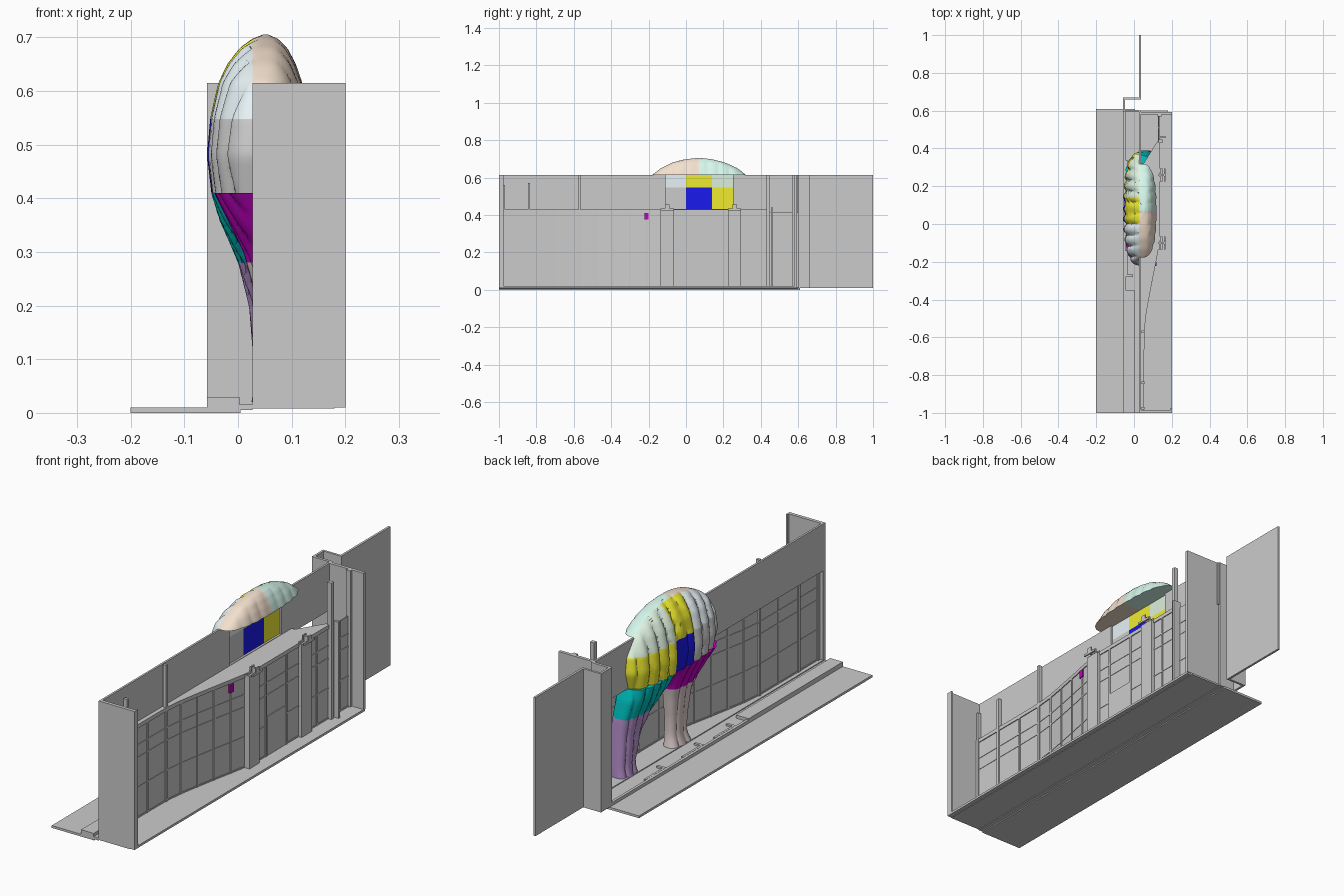
import bpy, bmesh, math
from mathutils import Vector

if "Cube" in bpy.data.objects:
    bpy.data.objects.remove(bpy.data.objects["Cube"])

mats = {}
def paint(ob, col):
    if col is None:
        return
    if col not in mats:
        m = bpy.data.materials.new("paint_%d" % len(mats))
        m.diffuse_color = (*col, 1)
        m.use_nodes = True
        m.node_tree.nodes["Principled BSDF"].inputs["Base Color"].default_value = m.diffuse_color
        mats[col] = m
    ob.data.materials.append(mats[col])

def to_object(bm, name, col=None):
    bmesh.ops.recalc_face_normals(bm, faces=bm.faces)
    me = bpy.data.meshes.new(name)
    bm.to_mesh(me)
    bm.free()
    ob = bpy.data.objects.new(name, me)
    bpy.context.collection.objects.link(ob)
    paint(ob, col)
    return ob

def prism(name, pts, z0, z1, col=None):
    """Extrude a plan outline between two heights."""
    bm = bmesh.new()
    f = bm.faces.new([bm.verts.new((x, y, z0)) for x, y in pts])
    r = bmesh.ops.extrude_face_region(bm, geom=[f])
    for v in r["geom"]:
        if isinstance(v, bmesh.types.BMVert):
            v.co.z = z1
    return to_object(bm, name, col)

def box(name, x0, x1, y0, y1, z0, z1):
    return prism(name, [(x0, y0), (x1, y0), (x1, y1), (x0, y1)], z0, z1)

# ---------- draped sculpture ----------
def lerp_table(tab, z):
    for a, b in zip(tab, tab[1:]):
        if a[0] <= z <= b[0]:
            t = (z - a[0]) / (b[0] - a[0])
            return [p + (q - p) * t for p, q in zip(a[1:], b[1:])]
    return list(tab[-1][1:])

def loft(tab, rows, fold, wave, seg=144):
    """Stack rounded-rectangle rings (z, xmin, xmax, ymin, ymax), with vertical folds."""
    bm = bmesh.new()
    rings = []
    z0, z1 = tab[0][0], tab[-1][0]
    for i in range(rows + 1):
        z = z0 + (z1 - z0) * math.sin(i / rows * math.pi / 2)
        xa, xb, ya, yb = lerp_table(tab, z)
        cx, cy, rx, ry = (xa + xb) / 2, (ya + yb) / 2, (xb - xa) / 2, (yb - ya) / 2
        ring = []
        for k in range(seg):
            a = 2 * math.pi * k / seg
            c, s = math.cos(a), math.sin(a)
            x = rx * math.copysign(abs(c) ** 0.75, c)
            y = ry * math.copysign(abs(s) ** 0.75, s)
            groove = abs(math.sin(math.pi * (y + cy + 0.06 * (z - 0.5) * y) / wave))
            d = fold * (1 - groove) ** 1.5 * (1 if c < 0 else 0.3) * abs(c) ** 0.5
            d *= min(1, rx / 0.06)
            ring.append(bm.verts.new((cx + x - math.copysign(d, c), cy + y, z)))
        rings.append(ring)
    for r, q in zip(rings, rings[1:]):
        for k in range(seg):
            bm.faces.new((r[k], r[(k + 1) % seg], q[(k + 1) % seg], q[k]))
    bm.faces.new(rings[0])
    bm.faces.new(rings[-1])
    return bm

def patch(src, name, col, **lim):
    """Cut one coloured patch out of a loft; limits such as x=(lo, hi)."""
    bm = src.copy()
    for ax, (lo, hi) in lim.items():
        n = Vector([ax == c for c in "xyz"])
        for val, sgn in ((lo, -1), (hi, 1)):
            if val is None:
                continue
            bmesh.ops.bisect_plane(bm, geom=bm.verts[:] + bm.edges[:] + bm.faces[:], dist=1e-6,
                                   plane_co=n * val, plane_no=n * sgn, clear_outer=True)
            bmesh.ops.holes_fill(bm, edges=[e for e in bm.edges if e.is_boundary], sides=0)
    ob = to_object(bm, name, col)
    bpy.context.view_layer.objects.active = ob
    ob.select_set(True)
    bpy.ops.object.shade_smooth_by_angle(angle=math.radians(40))
    ob.select_set(False)

YELLOW, BLUE, GREY = (.87, .84, .03), (.01, .01, .85), (.6, .6, .6)
MAGENTA, TEAL, PINK, VIOLET = (.55, 0, .55), (0, .55, .55), (.72, .6, .6), (.5, .3, .65)
PEACH, MINT, PALEGREEN, ICE = (.9, .75, .62), (.67, .93, .84), (.72, .87, .72), (.8, .89, .92)

body = loft([(.41, -.05, .11, -.2, .36), (.48, -.058, .12, -.22, .38), (.55, -.052, .122, -.21, .37),
             (.615, -.037, .12, -.18, .32), (.65, -.02, .108, -.135, .275), (.68, .003, .092, -.075, .21),
             (.697, .026, .075, -.01, .145), (.705, .046, .056, .06, .08)], 36, .018, .058)
W = .027
cols = [("right", (None, 0)), ("middle", (0, .14)), ("left", (.14, None))]
for (side, y), up, low in zip(cols, (ICE, YELLOW, PALEGREEN), (GREY, BLUE, YELLOW)):
    patch(body, "drape_top_" + side, up, x=(None, W), z=(.548, None), y=y)
    patch(body, "drape_mid_" + side, low, x=(None, W), z=(None, .548), y=y)
patch(body, "dome_near", PEACH, x=(W, None), z=(.615, None), y=(None, .07))
patch(body, "dome_far", MINT, x=(W, None), z=(.615, None), y=(.07, None))

leg_a = loft([(.02, .025, .11, .27, .39), (.06, .032, .11, .28, .39), (.2, .02, .11, .24, .39),
              (.28, 0, .11, .18, .39), (.36, -.035, .11, .11, .38), (.41, -.05, .11, .06, .365)], 24, .014, .045)
leg_b = loft([(.02, .025, .1, -.1, .04), (.06, .038, .1, -.08, .03), (.14, .037, .1, -.09, .03),
              (.24, .026, .105, -.11, .04), (.3, .01, .108, -.14, .05), (.36, -.02, .11, -.18, .065),
              (.41, -.045, .11, -.21, .09)], 24, .012, .045)
patch(leg_a, "far_thigh", TEAL, z=(.28, None))
patch(leg_a, "far_leg", VIOLET, z=(None, .28))
patch(leg_b, "near_thigh", MAGENTA, z=(.28, None))
patch(leg_b, "near_leg", PINK, z=(None, .28))
prism("fold_tip", [(.1, -.222), (.118, -.222), (.12, -.2), (.1, -.2)], .375, .41, MAGENTA)

# ---------- ground, floor and kerbs ----------
box("pavement", -.2, .005, -1, .61, 0, .01)
box("floor_base", 0, .18, -1, .6, .008, .016)
box("floor", W, .2, -1, .59, .01, .02)
box("entry_floor", -.058, W, -1, .6, .005, .016)
box("kerb_wide", -.058, .003, -1, -.35, .01, .03)
box("kerb_thin", -.058, -.046, -.35, .6, .01, .024)
for i, y in enumerate((-.28, -.06, .2)):
    box("floor_frame_%d" % i, -.045, -.005, y, y + .012, .01, .024)
    box("floor_frame_side_%d" % i, -.045, -.035, y, y + .14, .01, .024)

# ---------- walls ----------
box("fascia_near", W, .036, -1, -.11, .41, .615)
box("fascia_far", W, .036, .25, .6, .41, .615)
box("fascia_sill", W, .036, -.11, .25, .41, .432)
box("end_wall_near", W, .2, -1, -.985, .018, .615)
box("end_wall_near_return", .192, .2, -.985, -.975, .018, .615)
box("end_wall_far", W, .2, .58, .594, .018, .615)
box("pier_front", -.058, W, .592, .604, .01, .615)
box("pier_side", -.058, -.048, .604, .67, .01, .615)
box("pier_back", -.048, .037, .66, .67, .01, .615)
box("wing_wall", W, .037, .67, 1, .01, .615)

# ---------- curved shopfront ----------
path = [(.046, -.985), (.046, -.84), (.046, -.7), (.047, -.57), (.056, -.48), (.072, -.39), (.089, -.3),
        (.107, -.21), (.122, -.13), (.13, -.08), (.13, 0), (.13, .14), (.13, .25), (.13, .35), (.13, .44),
        (.13, .51), (.13, .58)]
def strip(name, off, w, z0, z1, pts=path):
    outline = [(x + off, y) for x, y in pts] + [(x + off + w, y) for x, y in reversed(pts)]
    prism(name, outline, z0, z1)

strip("glass", 0, .004, .02, .415)
for i, z in enumerate((.02, .15, .28, .335)):
    strip("transom_%d" % i, -.002, .008, z, z + .006)
for i, (x, y) in enumerate(path):
    box("mullion_%d" % i, x - .003, x + .008, y - .004, y + .004, .02, .415)
soff = [p for p in path if p[1] < .3]
prism("soffit", [(W, -.985)] + [(x + .008, y) for x, y in soff] + [(.138, .44), (.125, .44), (.05, .32), (W, .32)],
      .413, .43)

# door with frame
box("door", .13, .138, .005, .135, .025, .192)
# tall posts, columns and brackets
for i, (y, h) in enumerate(((-.975, .56), (-.84, .57), (-.57, .615))):
    box("post_%d" % i, .04, .056, y - .006, y + .006, .02, h)
for i, y in enumerate((-.1, .26)):
    box("column_%d" % i, .118, .15, y - .035, y + .035, .02, .425)
    box("bracket_web_%d" % i, .13, .165, y - .005, y + .005, .425, .45)
    for x in (.135, .16):
        box("bracket_flange_%d" % i, x, x + .006, y - .035, y + .035, .425, .435)
        box("bracket_pin_%d" % i, x, x + .006, y - .012, y + .012, .435, .455)
box("far_column", .13, .15, .43, .448, .02, .615)
box("far_column_cap", .13, .168, .455, .465, .02, .44)
box("far_jamb", .125, .145, .568, .58, .02, .615)
